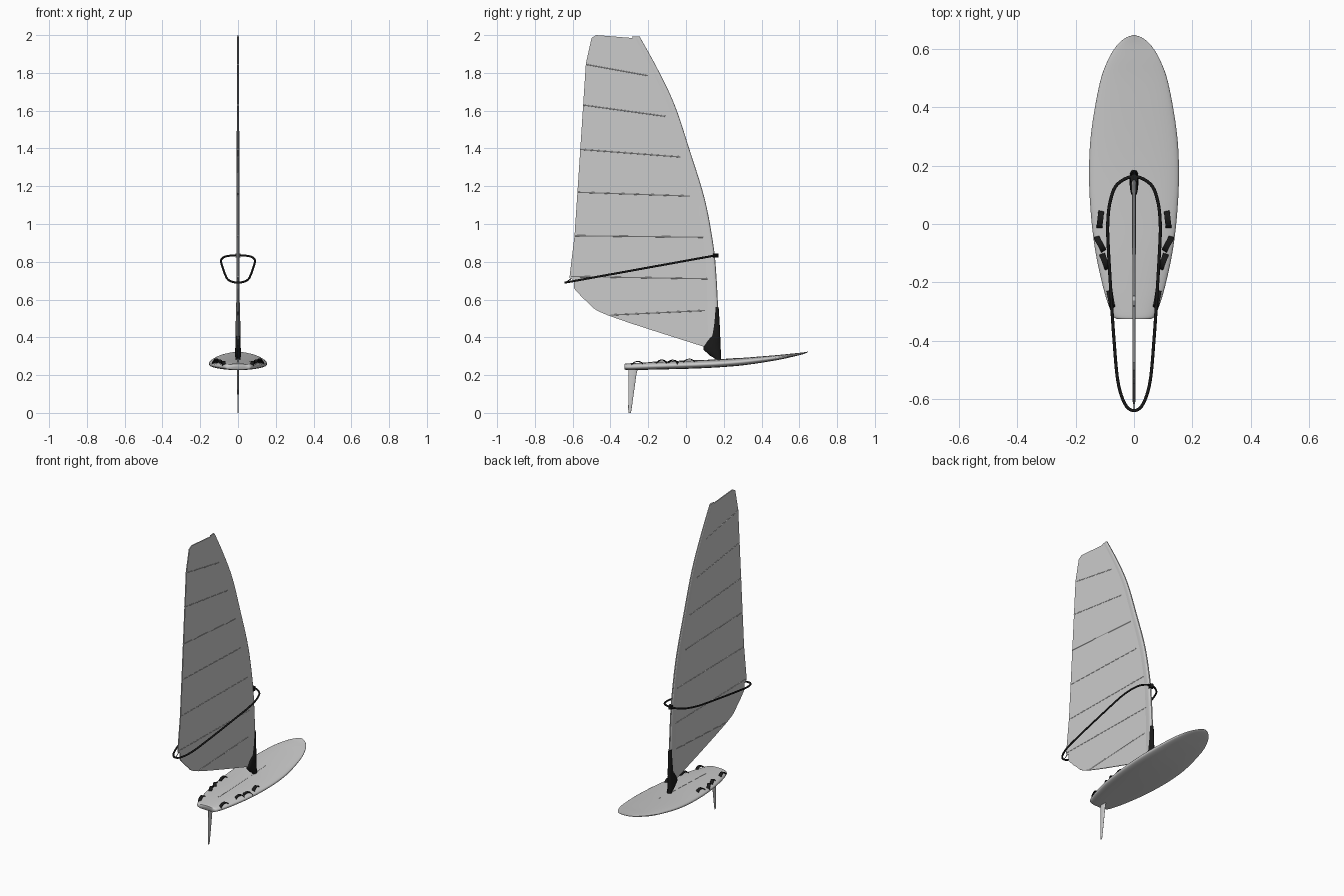
import bpy, bmesh, math
from mathutils import Vector

if "Cube" in bpy.data.objects:
    bpy.data.objects.remove(bpy.data.objects["Cube"])

black = bpy.data.materials.new("black")
black.diffuse_color = (0.01, 0.01, 0.01, 1)
black.use_nodes = True
black.node_tree.nodes["Principled BSDF"].inputs["Base Color"].default_value = black.diffuse_color


def spline(rows, n, cyclic=False):
    """Catmull-Rom interpolation of tuples, n steps per span."""
    P = [Vector(r) for r in rows]
    m = len(P)
    at = (lambda i: P[i % m]) if cyclic else (lambda i: P[max(0, min(m - 1, i))])
    out = []
    for i in range(m if cyclic else m - 1):
        a, b, c, d = at(i - 1), at(i), at(i + 1), at(i + 2)
        for k in range(n):
            t = k / n
            out.append(0.5 * (2 * b + (c - a) * t + (2 * a - 5 * b + 4 * c - d) * t * t
                              + (3 * b - a - 3 * c + d) * t ** 3))
    if not cyclic:
        out.append(P[-1])
    return out


def finish(name, bm, mat=None, angle=35):
    bmesh.ops.recalc_face_normals(bm, faces=bm.faces)
    me = bpy.data.meshes.new(name)
    bm.to_mesh(me)
    bm.free()
    ob = bpy.data.objects.new(name, me)
    bpy.context.collection.objects.link(ob)
    if mat:
        me.materials.append(mat)
    bpy.ops.object.select_all(action='DESELECT')
    ob.select_set(True)
    bpy.context.view_layer.objects.active = ob
    bpy.ops.object.shade_smooth_by_angle(angle=math.radians(angle))
    return ob


def loft(name, rings, mat=None, angle=35):
    """Skin a list of equal closed rings and cap both ends."""
    bm = bmesh.new()
    vs = [[bm.verts.new(p) for p in r] for r in rings]
    n = len(vs[0])
    for r, s in zip(vs, vs[1:]):
        for i in range(n):
            bm.faces.new((r[i], r[(i + 1) % n], s[(i + 1) % n], s[i]))
    bm.faces.new(vs[0])
    bm.faces.new(vs[-1])
    return finish(name, bm, mat, angle)


def oval(x, y, z, rx, ry, n=16):
    return [(x + rx * math.cos(2 * math.pi * i / n), y + ry * math.sin(2 * math.pi * i / n), z)
            for i in range(n)]


def tube(name, pts, radius, mat=None, cyclic=False):
    P = [Vector(p) for p in pts]
    cu = bpy.data.curves.new(name, 'CURVE')
    cu.dimensions = '3D'
    cu.bevel_depth = radius
    cu.bevel_resolution = 3
    cu.use_fill_caps = True
    sp = cu.splines.new('POLY')
    sp.points.add(len(P) - 1)
    for q, p in zip(sp.points, P):
        q.co = (*p, 1)
    sp.use_cyclic_u = cyclic
    ob = bpy.data.objects.new(name, cu)
    bpy.context.collection.objects.link(ob)
    if mat:
        cu.materials.append(mat)
    return ob


# Board: stations of y, half width, deck height, bottom height
stations = spline([(-.325, .058, .259, .230), (-.318, .070, .261, .228), (-.29, .083, .263, .227),
                   (-.22, .105, .267, .228), (-.09, .133, .273, .231), (.05, .149, .278, .235),
                   (.185, .154, .284, .242), (.32, .146, .293, .254), (.48, .118, .306, .279),
                   (.56, .090, .314, .296), (.61, .060, .319, .308), (.637, .030, .323, .317),
                   (.647, .003, .325, .323)], 4)
UP, LOW = 2.3, 3.0


def section(s, n=36):
    y, w, t, b = s
    r = b + .5 * (t - b)
    ring = []
    for i in range(n):
        a = 2 * math.pi * i / n
        c, q = math.cos(a), math.sin(a)
        e = UP if q >= 0 else LOW
        h = (t - r) if q >= 0 else (r - b)
        ring.append((math.copysign(w * abs(c) ** (2 / e), c), y,
                     r + math.copysign(h * abs(q) ** (2 / e), q)))
    return ring


def deck(x, y):
    _, w, t, b = min(stations, key=lambda s: abs(s[0] - y))
    r = b + .5 * (t - b)
    return r + (t - r) * max(0, 1 - (abs(x) / w) ** UP) ** (1 / UP)


loft("board", [section(s) for s in stations], angle=50)

# Slot strip along the deck centre
ys = [-.2 + .48 * i / 16 for i in range(17)]
loft("deck_track", [[(x, y, deck(0, y) + z) for x, z in
                     ((-.005, -.006), (.005, -.006), (.005, .0012), (-.005, .0012))] for y in ys])

# Fin
fin = []
for z, y0, y1, h in ((.24, -.304, -.254, .005), (.2, -.304, -.263, .005), (.1, -.305, -.277, .004),
                     (.02, -.306, -.288, .003), (0, -.304, -.292, .002)):
    fin.append(oval(0, (y0 + y1) / 2, z, h, (y1 - y0) / 2))
loft("fin", fin)

# Foot straps: arched bands, both sides
straps = [((.112, .045), (.119, -.015)), ((.130, -.042), (.103, -.093)),
          ((.110, -.102), (.090, -.155)), ((.084, -.228), (.074, -.288))]
for side, label in ((1, "right"), (-1, "left")):
    for k, (p, q) in enumerate(straps):
        a, b = Vector(p), Vector(q)
        d = (b - a).normalized()
        w = Vector((-d.y, d.x)) * .010
        z0, z1 = deck(*a), deck(*b)
        rings = []
        for i in range(13):
            t = i / 12
            c = a.lerp(b, t)
            z = z0 + (z1 - z0) * t - .003 + .018 * math.sin(math.pi * t) ** .6
            rings.append([(side * (c.x + s * w.x), c.y + s * w.y, z + h)
                          for s, h in ((-1, -.002), (1, -.002), (1, .002), (-1, .002))])
        loft(f"foot_strap_{label}_{k + 1}", rings, black)

# Sail panel
luff = spline([(.176, .36), (.170, .55), (.160, .74), (.145, .89), (.10, 1.13), (.02, 1.39),
               (-.06, 1.63), (-.15, 1.82), (-.245, 1.992)], 5)
leech = [(-.29, 1.985), (-.40, 1.994), (-.475, 2.0), (-.50, 1.985), (-.53, 1.85), (-.56, 1.39),
         (-.59, .94), (-.617, .715), (-.592, .70), (-.592, .658)]
foot = spline([(-.592, .658), (-.52, .585), (-.41, .515), (.09, .352)], 4)[1:]
bm = bmesh.new()
T = .003
outline = [tuple(p) for p in luff] + leech + [tuple(p) for p in foot]
face = bm.faces.new([bm.verts.new((-T, y, z)) for y, z in outline])
ext = bmesh.ops.extrude_face_region(bm, geom=[face], use_keep_orig=True)
bmesh.ops.translate(bm, vec=(2 * T, 0, 0),
                    verts=[g for g in ext["geom"] if isinstance(g, bmesh.types.BMVert)])
bmesh.ops.triangulate(bm, faces=bm.faces)
finish("sail", bm)

# Mast sleeve: tapered teardrop along the luff
sleeve = []
for i, (y, z) in enumerate(luff):
    f = i / (len(luff) - 1)
    h, L = .010 - .005 * f, .06 - .02 * f
    prof = ((0, 0), (.7, .07), (1, .2), (.85, .45), (.3, 1))
    sleeve.append([(h * a, y - L * b, z) for a, b in prof]
                  + [(-h * a, y - L * b, z) for a, b in prof[:0:-1]])
loft("mast_sleeve", sleeve, angle=60)

# Battens
battens = [(-.53, 1.845, -.20, 1.785), (-.545, 1.63, -.11, 1.57), (-.56, 1.395, -.03, 1.355),
           (-.573, 1.168, .02, 1.148), (-.588, .938, .09, .93), (-.61, .722, .12, .71),
           (-.40, .518, .10, .542)]
for k, (y0, z0, y1, z1) in enumerate(battens):
    tube(f"batten_{k + 1}", [(0, y0, z0), (0, y1, z1)], .0045)

# Black mast foot: z, back y, front y, half width
base = [(.270, .150, .184, .012), (.290, .150, .186, .014), (.302, .128, .186, .015),
        (.335, .092, .184, .015), (.352, .094, .183, .014), (.41, .136, .181, .013),
        (.48, .146, .178, .012), (.56, .152, .173, .011)]
loft("mast_foot", [oval(0, (a + b) / 2, z, h, (b - a) / 2) for z, a, b, h in base], black)

# Wishbone boom around the sail
half = [(.058, .135), (.082, .075), (.090, .0), (.088, -.08), (.080, -.22), (.069, -.39),
        (.055, -.54), (.030, -.618)]
loop = [(0, .163)] + half + [(0, -.639)] + [(-x, y) for x, y in half[::-1]]
boom_z = lambda y: .835 + (y - .163) * .145 / .802
tube("boom", [(p.x, p.y, boom_z(p.y)) for p in spline(loop, 6, True)], .0055, black, True)

# Boom clamp on the mast and line to the sail corner
loft("boom_clamp", [oval(0, .155, z, .013, .016) for z in (.822, .845)], black)
tube("clew_line", [(0, -.605, .712), (0, -.639, boom_z(-.639))], .002, black)
